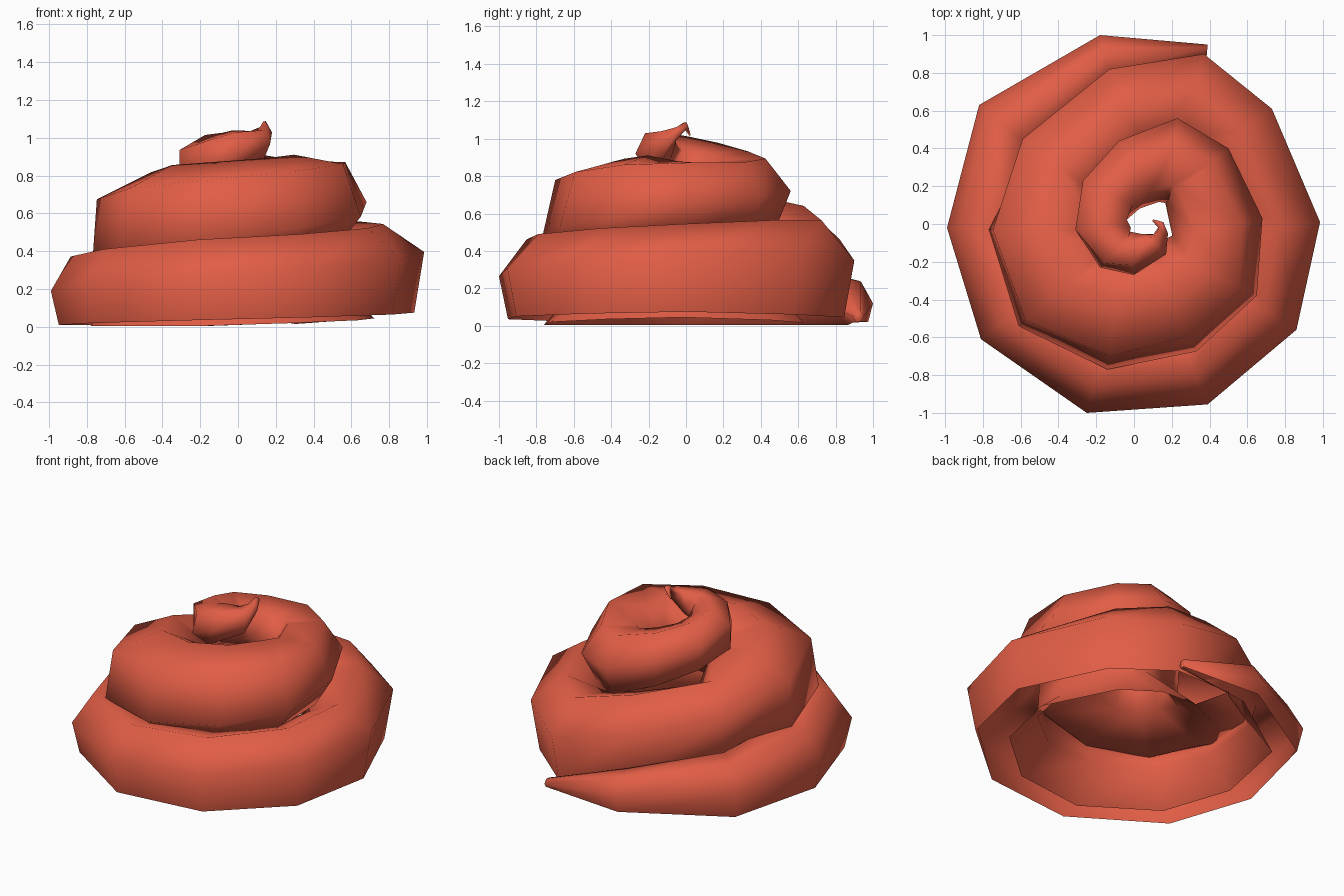
import bpy, bmesh, math
from mathutils import Vector

if "Cube" in bpy.data.objects:
    bpy.data.objects.remove(bpy.data.objects["Cube"])

# Stations of the coil: outer edge x, y, section radius, centre height, twist in degrees
STATIONS = [
    (0.39, 0.95, .03, .05, 0), (-.18, 1.0, .135, .12, 0), (-.82, .63, .19, .17, 0),
    (-.99, -.02, .21, .19, 0), (-.81, -.61, .23, .205, 4), (-.25, -1.0, .25, .23, 8),
    (.39, -.955, .255, .245, 14), (.86, -.56, .26, .265, 21), (.985, .01, .265, .28, 26),
    (.73, .61, .27, .30, 20), (.37, .90, .28, .30, 10), (-.13, .82, .275, .37, 20),
    (-.59, .45, .27, .44, 28), (-.77, -.03, .265, .51, 35), (-.61, -.54, .265, .55, 40),
    (-.14, -.77, .26, .58, 46), (.33, -.675, .25, .615, 51), (.65, -.38, .24, .65, 56),
    (.68, .03, .23, .67, 60), (.50, .40, .22, .68, 63), (.23, .56, .22, .69, 68),
    (-.08, .44, .19, .75, 75), (-.27, .23, .17, .81, 82), (-.31, -.03, .16, .855, 90),
    (-.18, -.23, .14, .89, 102), (0, -.27, .12, .93, 116), (.17, -.16, .085, .965, 122),
    (.18, -.05, .04, 1.025, 126), (.155, .01, .02, 1.07, 130), (.10, .025, .005, 1.02, 130),
]
SIDES = 6
# Rim heights of the open underside, stations 1 to 12
FLOOR = [.02, .01, .01, .02, .035, .05, .065, .075, .06, .045, .10, .24]
OPEN_TO = 11    # the underside is open up to this station


def shape(i, k, d, z):
    """Adjust one corner: d is its distance inward from the outer edge."""
    r = STATIONS[i][2]
    if 1 <= i <= 12 and k in (4, 5):        # rims of the lowest turn near the ground
        d = r * (.2 if k == 5 else 1.0)
        z = FLOOR[i - 1] - (.03 if k == 4 else 0)
    elif 2 <= i <= 10 and k == 3:           # inner wall of the lowest turn
        d, z = d - .05, z + .02
    elif 13 <= i <= 18:                     # middle turn reaches in under the top turn
        dd, dz = {0: (0, .012), 1: (.05, .045), 2: (.13, .085), 3: (.09, .03),
                  5: (0, -.05)}.get(k, (0, 0))
        w = .2 if i == 18 else 1
        d, z = d + dd * w, z + dz * w
    elif 20 <= i <= 22 and k in (2, 3):
        d += .02
    return d, max(.005, z)


verts, faces = [], []
n = len(STATIONS)
for i, (x, y, r, z, tw) in enumerate(STATIONS):
    a, b = STATIONS[max(i - 1, 0)], STATIONS[min(i + 1, n - 1)]
    t = Vector((b[0] - a[0], b[1] - a[1])).normalized()
    out = Vector((t.y, -t.x))
    angs = [math.radians(tw + 360 * k / SIDES) for k in range(SIDES)]
    widest = r * max(math.cos(q) for q in angs)
    for k, q in enumerate(angs):
        d, h = shape(i, k, widest - r * math.cos(q), z + r * math.sin(q))
        p = Vector((x, y)) - out * d
        verts.append((p.x, p.y, h))

# Skin between neighbouring sections, leaving the underside open, then close the tip
for i in range(n - 1):
    for k in range(SIDES):
        if k == 4 and i < OPEN_TO:
            continue
        k2 = (k + 1) % SIDES
        faces.append((i * SIDES + k, (i + 1) * SIDES + k, (i + 1) * SIDES + k2, i * SIDES + k2))
faces.append(tuple(range(SIDES)))
faces.append(tuple(range((n - 1) * SIDES, n * SIDES))[::-1])

mesh = bpy.data.meshes.new("swirl_coil")
mesh.from_pydata(verts, [], faces)
coil = bpy.data.objects.new("swirl_coil", mesh)
bpy.context.collection.objects.link(coil)

# Outward normals and smooth shading
bm = bmesh.new()
bm.from_mesh(mesh)
bmesh.ops.recalc_face_normals(bm, faces=bm.faces)
for f in bm.faces:
    f.smooth = True
bm.to_mesh(mesh)
bm.free()

# Colour
mat = bpy.data.materials.new("warm_red")
mat.diffuse_color = (0.75, 0.11, 0.06, 1)
mat.use_nodes = True
mat.node_tree.nodes["Principled BSDF"].inputs["Base Color"].default_value = mat.diffuse_color
mesh.materials.append(mat)
